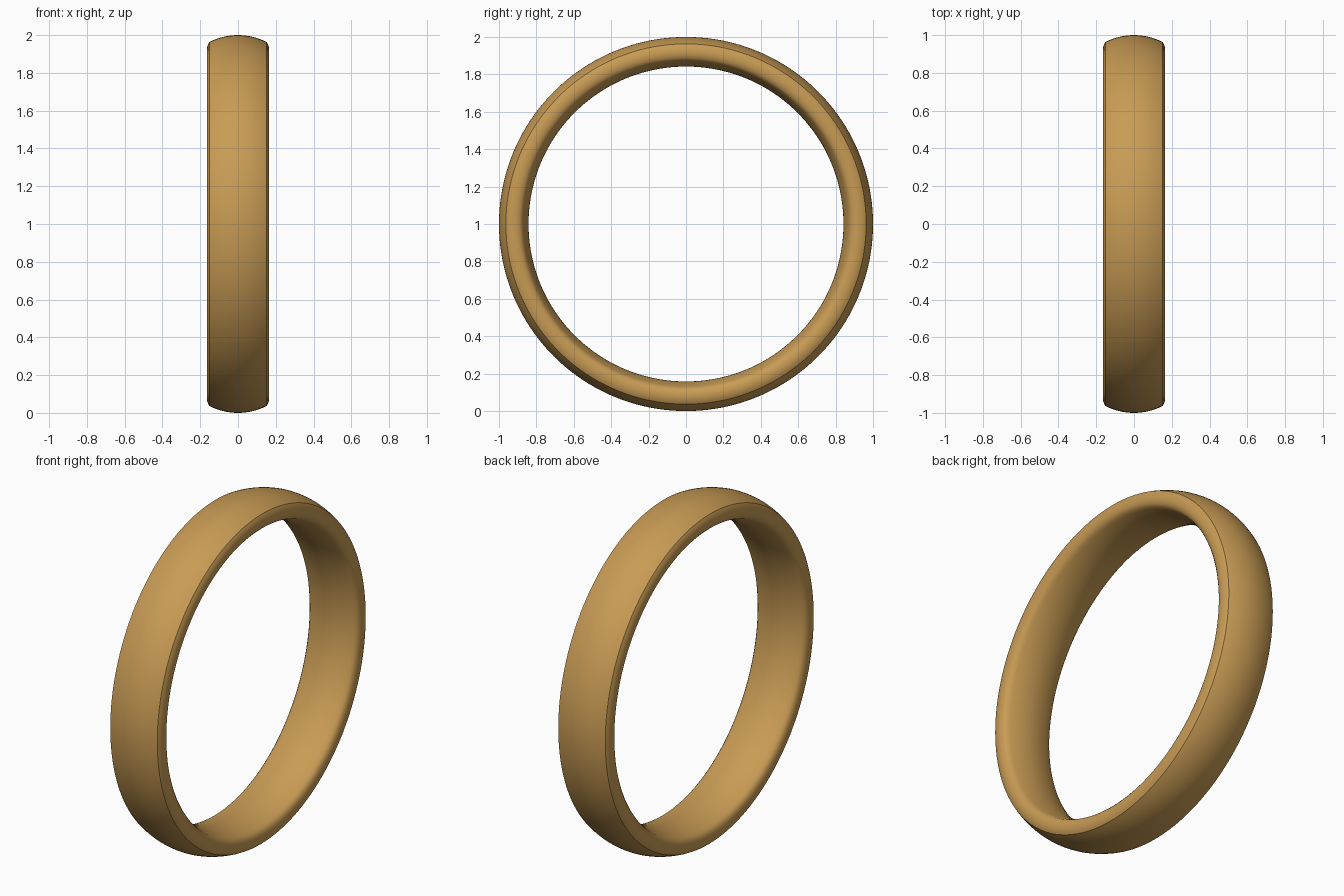
import bpy, bmesh, math

if "Cube" in bpy.data.objects:
    bpy.data.objects.remove(bpy.data.objects["Cube"])

STEPS = 160

def arc(x_edge, r_mid, r_edge, n):
    # shallow dome across the band, from -x_edge to +x_edge
    h = r_mid - r_edge
    R = (x_edge ** 2 + h ** 2) / (2 * abs(h))
    s = 1 if h > 0 else -1
    a = math.asin(x_edge / R)
    return [(R * math.sin(t), r_mid - s * R * (1 - math.cos(t)))
            for t in (-a + 2 * a * i / n for i in range(n + 1))]

# cross-section (x, radius): domed outside, rounded rims, comfort-fit inside
outer = arc(0.152, 1.0, 0.963, 16)
inner = arc(0.148, 0.842, 0.876, 16)[::-1]
rim = [(0.158, 0.952), (0.163, 0.938), (0.165, 0.922), (0.164, 0.905), (0.158, 0.888)]
profile = outer + rim + inner + [(-x, r) for x, r in reversed(rim)]

# band swept around the x axis
bm = bmesh.new()
rings = []
for i in range(STEPS):
    a = 2 * math.pi * i / STEPS
    rings.append([bm.verts.new((x, r * math.cos(a), 1 + r * math.sin(a))) for x, r in profile])
n = len(profile)
for i in range(STEPS):
    p, q = rings[i], rings[(i + 1) % STEPS]
    for j in range(n):
        k = (j + 1) % n
        bm.faces.new((p[j], p[k], q[k], q[j]))
bmesh.ops.recalc_face_normals(bm, faces=bm.faces)

# crease where the dome meets each rim
for e in bm.edges:
    e.smooth = not all(abs(math.hypot(v.co.y, v.co.z - 1) - 0.963) < 1e-4 for v in e.verts)
for f in bm.faces:
    f.smooth = True
mesh = bpy.data.meshes.new("ring_band")
bm.to_mesh(mesh)
bm.free()
band = bpy.data.objects.new("ring_band", mesh)
bpy.context.collection.objects.link(band)

# gold
gold = bpy.data.materials.new("gold")
gold.diffuse_color = (0.58, 0.33, 0.09, 1)
gold.use_nodes = True
gold.node_tree.nodes["Principled BSDF"].inputs["Base Color"].default_value = gold.diffuse_color
mesh.materials.append(gold)
